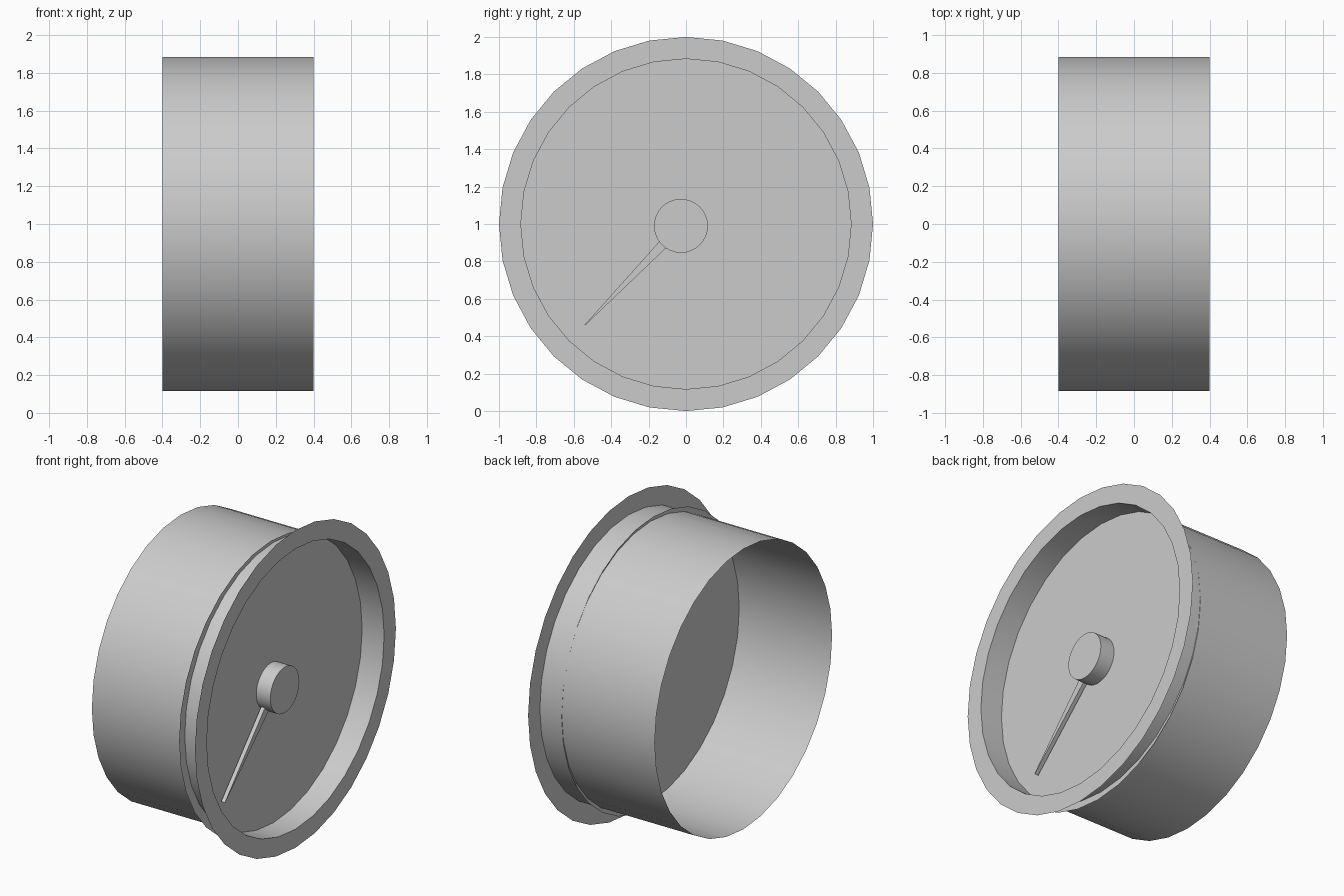
import bpy, bmesh, math

if "Cube" in bpy.data.objects:
    bpy.data.objects.remove(bpy.data.objects["Cube"])

grey = bpy.data.materials.new("plain grey")
grey.diffuse_color = (0.6, 0.6, 0.6, 1)
grey.use_nodes = True
grey.node_tree.nodes["Principled BSDF"].inputs["Base Color"].default_value = grey.diffuse_color
SIDES = 32


def finish(name, bm):
    mesh = bpy.data.meshes.new(name)
    bm.to_mesh(mesh)
    bm.free()
    mesh.materials.append(grey)
    obj = bpy.data.objects.new(name, mesh)
    bpy.context.collection.objects.link(obj)
    bpy.context.view_layer.objects.active = obj
    obj.select_set(True)
    bpy.ops.object.shade_smooth_by_angle(angle=math.radians(30))
    obj.select_set(False)
    return obj


def lathe(name, profile, y=0.0, z=1.0, cap=False):
    """Sweep (x, radius) points around an axis along x; cap closes the last ring."""
    bm = bmesh.new()
    rings = []
    for x, r in profile:
        angles = [2 * math.pi * i / SIDES for i in range(SIDES)]
        rings.append([bm.verts.new((x, y + r * math.cos(a), z + r * math.sin(a)))
                      for a in angles])
    for a, b in zip(rings, rings[1:]):
        for i in range(SIDES):
            j = (i + 1) % SIDES
            bm.faces.new((a[i], a[j], b[j], b[i]))
    if cap:
        bm.faces.new(rings[-1])
    return finish(name, bm)


# Open thin-walled housing, with its flat flange at the front
lathe("housing", [(-0.4, 0.883), (0.4, 0.883)])
lathe("flange", [(0.4, 0.883), (0.4, 1.0)])

# Flat dial plate and central hub, both slightly off the housing axis
HUB_Y, HUB_Z = -0.027, 0.99
lathe("dial_plate", [(0.247, 0.912)], HUB_Y, HUB_Z, cap=True)
lathe("hub", [(0.247, 0.144), (0.345, 0.144)], HUB_Y, HUB_Z, cap=True)

# Tapered pointer running from inside the hub to a narrow tip
tip_y, tip_z = -0.54, 0.46
dy, dz = tip_y - HUB_Y, tip_z - HUB_Z
length = math.hypot(dy, dz)
dy, dz = dy / length, dz / length
outline = [(0.09, 0.027), (0.09, -0.027), (length, -0.002), (length, 0.002)]
bm = bmesh.new()
base = bm.faces.new([bm.verts.new((0.262, HUB_Y + d * dy - w * dz, HUB_Z + d * dz + w * dy))
                     for d, w in outline])
top = bmesh.ops.extrude_face_region(bm, geom=[base])["geom"]
bmesh.ops.translate(bm, vec=(0.026, 0, 0),
                    verts=[v for v in top if isinstance(v, bmesh.types.BMVert)])
bmesh.ops.recalc_face_normals(bm, faces=bm.faces)
finish("pointer", bm)
